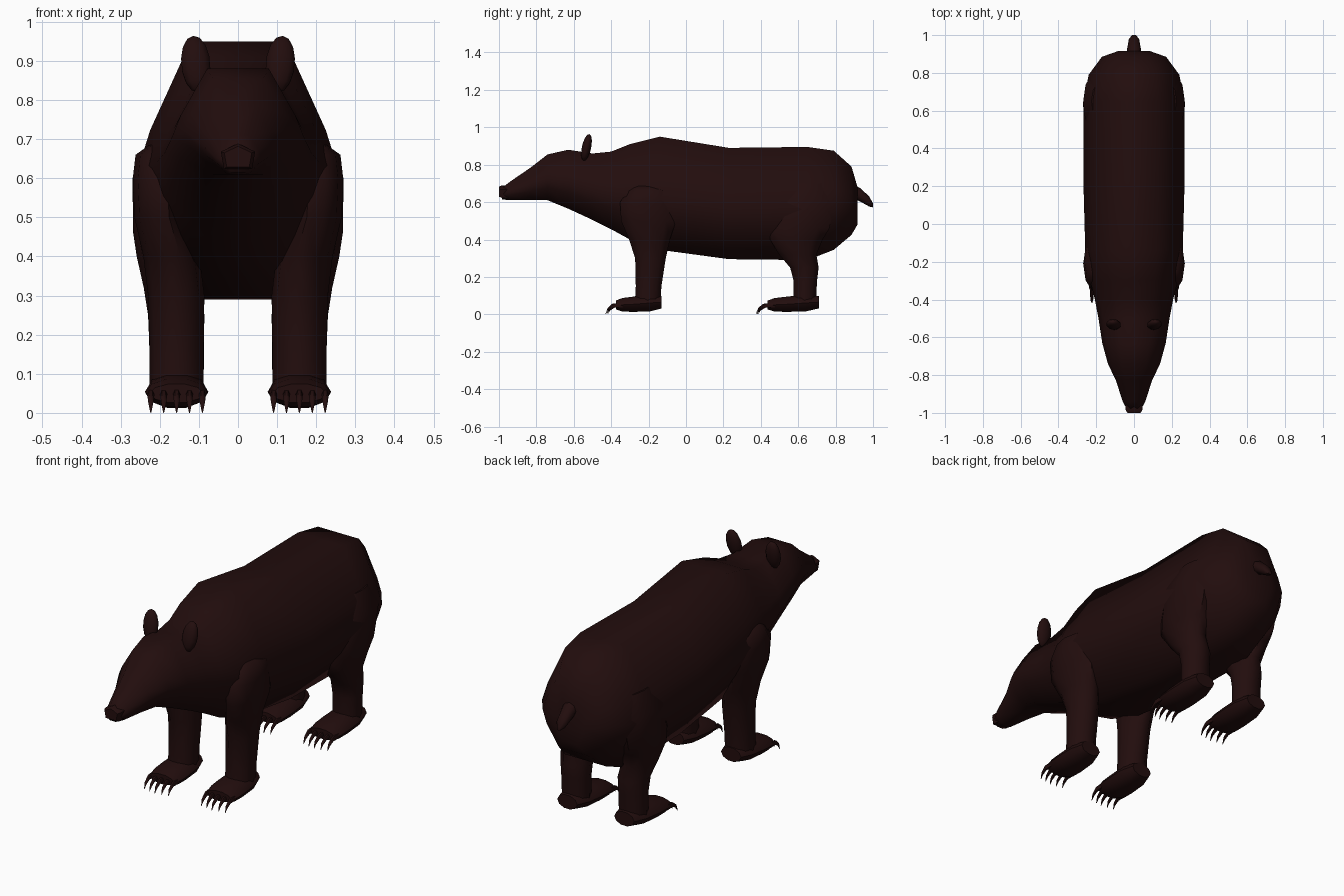
import bpy, bmesh, math
from mathutils import Matrix

if "Cube" in bpy.data.objects:
    bpy.data.objects.remove(bpy.data.objects["Cube"], do_unlink=True)

fur = bpy.data.materials.new("dark brown fur")
fur.use_nodes = True
color = (0.016, 0.004, 0.004, 1)
fur.diffuse_color = color
bsdf = fur.node_tree.nodes["Principled BSDF"]
bsdf.inputs["Base Color"].default_value = color
bsdf.inputs["Roughness"].default_value = 0.9


def finish(name, bm, mirror=False, angle=50):
    bmesh.ops.recalc_face_normals(bm, faces=bm.faces)
    mesh = bpy.data.meshes.new(name)
    bm.to_mesh(mesh)
    bm.free()
    mesh.materials.append(fur)
    obj = bpy.data.objects.new(name, mesh)
    bpy.context.collection.objects.link(obj)
    bpy.ops.object.select_all(action="DESELECT")
    obj.select_set(True)
    bpy.context.view_layer.objects.active = obj
    bpy.ops.object.shade_smooth_by_angle(angle=math.radians(angle))
    if mirror:
        mod = obj.modifiers.new("Mirror", "MIRROR")
        mod.use_mirror_merge = False


def loft(bm, rings):
    """Skin a list of point rings and cap both ends."""
    loops = [[bm.verts.new(p) for p in ring] for ring in rings]
    n = len(loops[0])
    for a, b in zip(loops, loops[1:]):
        for i in range(n):
            j = (i + 1) % n
            bm.faces.new((a[i], a[j], b[j], b[i]))
    bm.faces.new(loops[0])
    bm.faces.new(loops[-1])


def circle(n):
    return [(math.cos(2 * math.pi * i / n), math.sin(2 * math.pi * i / n)) for i in range(n)]


def ring_y(x, y, z, rx, rz, n=10):
    return [(x + rx * c, y, z + rz * s) for c, s in circle(n)]


def ring_z(x, y, z, rx, ry, n=10):
    return [(x + rx * c, y + ry * s, z) for c, s in circle(n)]


# Body and head: one skin, each station is y, top, bottom, half width
half = [(0.47, 1), (0.87, 0.25), (1, -0.1), (0.87, -0.45), (0.47, -1)]
section = half + [(-x, z) for x, z in reversed(half)]
stations = [
    (-0.985, 0.675, 0.615, 0.035), (-0.94, 0.71, 0.61, 0.06),
    (-0.83, 0.785, 0.61, 0.095), (-0.74, 0.855, 0.61, 0.138),
    (-0.63, 0.88, 0.565, 0.168), (-0.5, 0.86, 0.505, 0.188),
    (-0.4, 0.87, 0.455, 0.207), (-0.3, 0.91, 0.40, 0.232),
    (-0.14, 0.95, 0.345, 0.258), (0.23, 0.89, 0.295, 0.268),
    (0.65, 0.895, 0.29, 0.268), (0.79, 0.875, 0.345, 0.24),
    (0.885, 0.79, 0.425, 0.17), (0.917, 0.68, 0.48, 0.08)]
bm = bmesh.new()
loft(bm, [[(w * x, y, (t + b) / 2 + (t - b) / 2 * z) for x, z in section]
          for y, t, b, w in stations])
finish("body", bm, angle=80)

# Nose pad, tapered towards the tip
bm = bmesh.new()
nose = [(0, 0.036), (0.044, 0.015), (0.036, -0.03), (-0.036, -0.03), (-0.044, 0.015)]
loft(bm, [[(x * s, y, 0.653 + z * s) for x, z in nose]
          for y, s in ((-0.94, 1), (-0.985, 1), (-1.0, 0.8))])
finish("nose", bm)

# Ears
bm = bmesh.new()
bmesh.ops.create_uvsphere(bm, u_segments=10, v_segments=7, radius=1)
bm.transform(Matrix.Translation((0.108, -0.532, 0.892))
             @ Matrix.Rotation(math.radians(5), 4, "Y")
             @ Matrix.Rotation(math.radians(-12), 4, "X")
             @ Matrix.Diagonal((0.039, 0.025, 0.074, 1)))
finish("ears", bm, mirror=True)

# Tail
bm = bmesh.new()
loft(bm, [ring_y(0, y, z, r, r, 8) for y, z, r in
          [(0.86, 0.67, 0.035), (0.93, 0.64, 0.036), (0.98, 0.603, 0.027), (1.0, 0.582, 0.01)]])
finish("tail", bm)

# Legs: each ring is x, y, z, half width, half depth
front_leg = [
    (0.185, -0.2, 0.69, 0.035, 0.09), (0.197, -0.2, 0.66, 0.065, 0.115),
    (0.202, -0.21, 0.6, 0.067, 0.15), (0.197, -0.2, 0.5, 0.068, 0.155),
    (0.17, -0.195, 0.4, 0.072, 0.115), (0.158, -0.19, 0.3, 0.072, 0.086),
    (0.157, -0.2, 0.15, 0.069, 0.072), (0.157, -0.205, 0.06, 0.069, 0.072)]
hind_leg = [
    (0.18, 0.65, 0.7, 0.045, 0.1), (0.2, 0.64, 0.6, 0.07, 0.165),
    (0.195, 0.61, 0.46, 0.073, 0.165), (0.186, 0.59, 0.4, 0.073, 0.148),
    (0.167, 0.597, 0.32, 0.074, 0.105), (0.158, 0.633, 0.25, 0.072, 0.08),
    (0.157, 0.638, 0.18, 0.07, 0.066), (0.157, 0.635, 0.06, 0.069, 0.062)]

# Foot: distance from heel, centre height, half width, half height
foot = [(0, 0.065, 0.055, 0.035), (0.06, 0.061, 0.076, 0.047),
        (0.15, 0.054, 0.081, 0.043), (0.21, 0.051, 0.08, 0.038), (0.245, 0.05, 0.068, 0.025)]
# Claw: distance from heel, centre height, radius
claw = [(0.22, 0.048, 0.014), (0.265, 0.046, 0.012), (0.288, 0.028, 0.009), (0.3, 0.002, 0.002)]

for side, leg, heel, stretch in (("front", front_leg, -0.13, 1), ("hind", hind_leg, 0.71, 1.12)):
    bm = bmesh.new()
    loft(bm, [ring_z(*ring) for ring in leg])
    finish(side + "_legs", bm, mirror=True)

    bm = bmesh.new()
    loft(bm, [ring_y(0.157, heel - d * stretch, z, rx, rz) for d, z, rx, rz in foot])
    finish(side + "_feet", bm, mirror=True)

    bm = bmesh.new()
    for i in range(-2, 3):
        back = 0.006 * abs(i)
        loft(bm, [ring_y(0.157 + 0.033 * i, heel - d * stretch + back, z, r * 0.75, r, 6)
                  for d, z, r in claw])
    finish(side + "_claws", bm, mirror=True)
